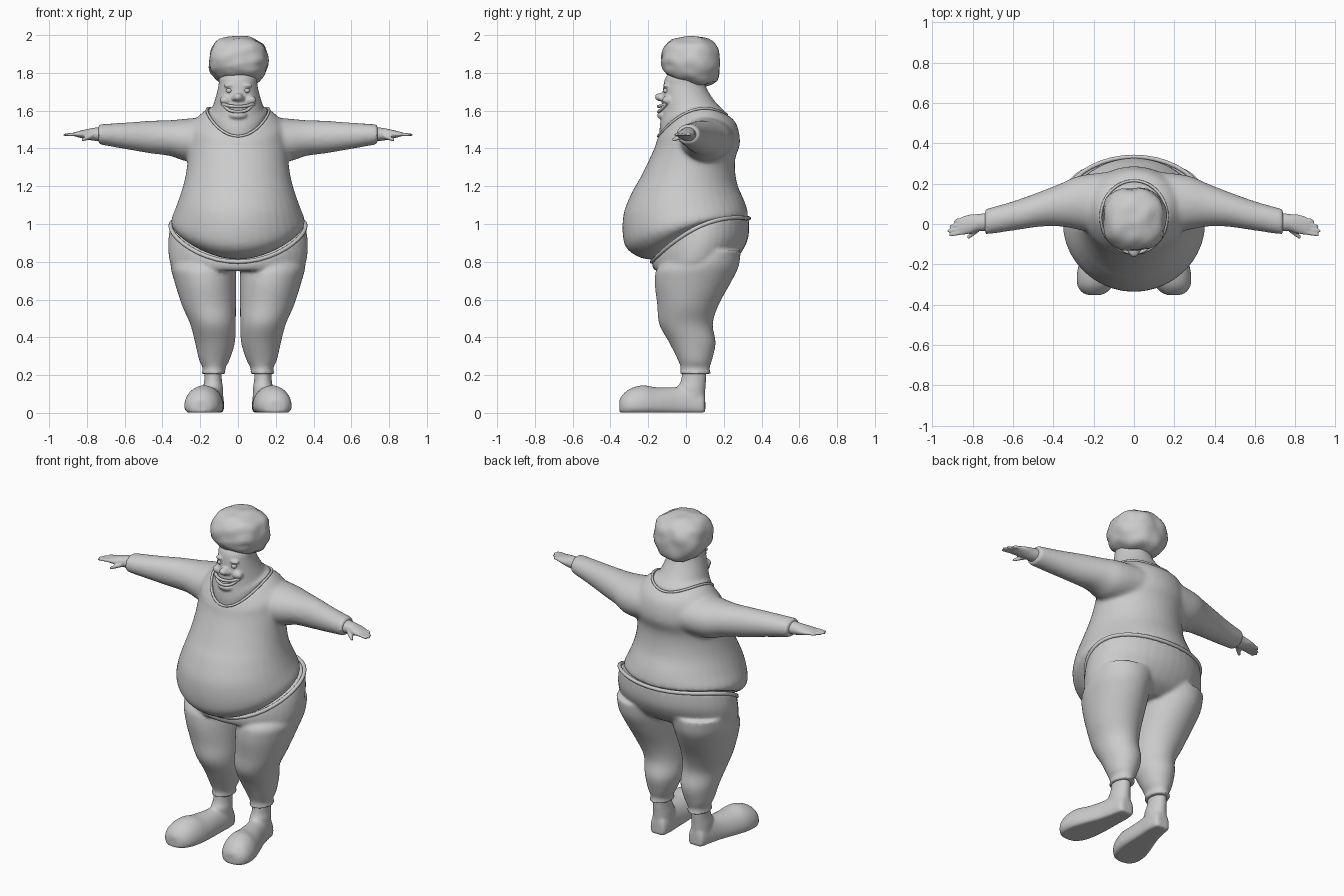
import bpy, bmesh
from math import cos, sin, pi
from mathutils import Vector, noise

if "Cube" in bpy.data.objects:
    bpy.data.objects.remove(bpy.data.objects["Cube"])


def spline(rows, k=5, closed=False):
    """Catmull-Rom resampling of rows of numbers."""
    n, out = len(rows), []
    at = (lambda i: rows[i % n]) if closed else (lambda i: rows[max(0, min(n - 1, i))])
    for i in range(n if closed else n - 1):
        for j in range(k):
            t = j / k
            out.append([0.5 * (2 * b + (c - a) * t + (2 * a - 5 * b + 4 * c - d) * t * t
                               + (3 * b - a - 3 * c + d) * t ** 3)
                        for a, b, c, d in zip(at(i - 1), at(i), at(i + 1), at(i + 2))])
    return out if closed else out + [list(rows[-1])]


def angles(n=40):
    return [2 * pi * i / n for i in range(n)]


def level_ring(yf, zf, yb, zb, rx, bow=0, cx=0):
    """Ellipse through a front and a back point, sides lifted by bow."""
    return [Vector((cx + rx * cos(a),
                    (yf + yb) / 2 + (yb - yf) / 2 * sin(a),
                    (zf + zb) / 2 + (zb - zf) / 2 * sin(a) + bow * cos(a) ** 2)) for a in angles()]


def arm_ring(x, yc, zc, ry, rz, n=28):
    return [Vector((x, yc + ry * cos(a), zc + rz * sin(a))) for a in angles(n)]


def loft(bm, rings):
    vs = [[bm.verts.new(p) for p in r] for r in rings]
    n = len(vs[0])
    for a, b in zip(vs, vs[1:]):
        for i in range(n):
            bm.faces.new((a[i], a[(i + 1) % n], b[(i + 1) % n], b[i]))
    for r in (vs[0], vs[-1]):
        c = bm.verts.new(sum((v.co for v in r), Vector()) / n)
        for i in range(n):
            bm.faces.new((r[i], r[(i + 1) % n], c))


def ball(bm, loc, size, sub=3):
    vs = bmesh.ops.create_icosphere(bm, subdivisions=sub, radius=1)["verts"]
    for v in vs:
        v.co = Vector(loc) + v.co * Vector(size)
    return vs


def make(name, bm, mirror=False, voxel=0, smooth=0):
    bmesh.ops.recalc_face_normals(bm, faces=bm.faces)
    for f in bm.faces:
        f.smooth = True
    me = bpy.data.meshes.new(name)
    bm.to_mesh(me)
    bm.free()
    ob = bpy.data.objects.new(name, me)
    bpy.context.collection.objects.link(ob)
    if mirror:
        ob.modifiers.new("Mirror", 'MIRROR')
    if voxel:
        m = ob.modifiers.new("Remesh", 'REMESH')
        m.mode, m.voxel_size, m.use_smooth_shade = 'VOXEL', voxel, True
    if smooth:
        m = ob.modifiers.new("Smooth", 'SMOOTH')
        m.factor, m.iterations = 0.5, smooth
    return ob


def tube(name, pts, r, closed=False):
    cu = bpy.data.curves.new(name, 'CURVE')
    cu.dimensions, cu.bevel_depth, cu.bevel_resolution, cu.use_fill_caps = '3D', r, 3, True
    sp = cu.splines.new('POLY')
    sp.points.add(len(pts) - 1)
    for p, q in zip(sp.points, pts):
        p.co = (*q, 1)
    sp.use_cyclic_u = closed
    ob = bpy.data.objects.new(name, cu)
    bpy.context.collection.objects.link(ob)
    bpy.ops.object.select_all(action='DESELECT')
    ob.select_set(True)
    bpy.context.view_layer.objects.active = ob
    bpy.ops.object.convert(target='MESH')


# Shirt: round belly with slanted hem, plus two sleeves
bm = bmesh.new()
collar = (-.147, 1.465, .215, 1.58, .165, .08)
shirt = [(-.17, .81, .22, 1.02, .27, .06), (-.25, .825, .315, 1.03, .338, .06),
         (-.325, .89, .328, 1.055, .354, .045), (-.333, 1.04, .31, 1.12, .328, .01),
         (-.29, 1.16, .275, 1.2, .297, 0), (-.245, 1.24, .26, 1.28, .277, 0),
         (-.2, 1.33, .262, 1.35, .267, 0), (-.168, 1.40, .285, 1.42, .265, .02),
         (-.157, 1.435, .28, 1.49, .25, .055), (-.152, 1.45, .258, 1.545, .21, .07), collar]
loft(bm, [level_ring(*r) for r in spline(shirt)])
sleeve = [(.12, .10, 1.45, .16, .12), (.27, .105, 1.445, .135, .113), (.36, .095, 1.455, .108, .095),
          (.46, .075, 1.46, .088, .087), (.60, .04, 1.467, .073, .07), (.74, .01, 1.475, .064, .053)]
for s in (1, -1):
    loft(bm, [[Vector((s * p.x, p.y, p.z)) for p in arm_ring(*r)] for r in spline(sleeve)])
make("shirt", bm, voxel=.0105, smooth=12)
tube("collar", level_ring(*collar), .007, True)

# Trousers: hips with two legs, waistband and ankle cuffs
bm = bmesh.new()
waist = (-.18, .80, .333, 1.03, .358, .075)
hips = [waist, (-.178, .775, .328, .92, .37, .05), (-.165, .755, .27, .82, .36, .01),
        (-.14, .75, .19, .77, .32, 0)]
loft(bm, [level_ring(*r) for r in spline(hips)])
leg = [(.86, .01, .345, .0, .29), (.78, .01, .357, -.14, .28), (.70, .01, .338, -.165, .243),
       (.57, .011, .297, -.152, .172), (.47, .012, .253, -.142, .142), (.37, .017, .227, -.088, .157),
       (.28, .045, .206, -.043, .138), (.235, .068, .186, -.028, .125), (.205, .062, .196, -.036, .134)]
for s in (1, -1):
    loft(bm, [level_ring(f, z, b, z, (o - i) / 2, 0, s * (i + o) / 2) for z, i, o, f, b in spline(leg)])
make("trousers", bm, voxel=.01, smooth=6)
tube("waistband", level_ring(*waist), .011, True)

# Shoes: big flat-soled toes on a narrow ankle
bm = bmesh.new()
shoe = [(.102, .13, .03, .08), (.088, .13, .05, .12), (.03, .133, .06, .15), (-.05, .145, .07, .137),
        (-.15, .165, .09, .135), (-.23, .181, .1, .146), (-.30, .192, .09, .126),
        (-.34, .196, .06, .09), (-.353, .196, .025, .065)]
rings = []
for y, xc, rx, top in spline(shoe):
    ring = []
    for a in angles(32):
        h = sin(a)
        z = .035 + (top - .035) * h if h > 0 else .035 - .034 * min(1, -1.8 * h)
        ring.append(Vector((xc + rx * cos(a), y, z)))
    rings.append(ring)
loft(bm, rings)
ankle = [(.06, -.03, .10, .055), (.13, -.045, .103, .053), (.17, -.027, .106, .047), (.24, -.018, .11, .044)]
loft(bm, [level_ring(f, z, b, z, rx, 0, .132) for z, f, b, rx in spline(ankle)])
make("shoes", bm, mirror=True, voxel=.008, smooth=5)

# Hands: wrist and palm, four fingers, thumb
bm = bmesh.new()
palm = [(.70, .01, 1.475, .05, .04), (.765, .008, 1.475, .042, .034), (.81, .0, 1.475, .047, .025),
        (.85, -.008, 1.475, .045, .015), (.872, -.012, 1.475, .036, .009)]
loft(bm, [arm_ring(*r) for r in spline(palm)])
for y, tip, ty in ((.022, .895, .01), (.0, .915, -.012), (-.022, .925, -.033), (-.04, .918, -.053)):
    loft(bm, [arm_ring(*r, 10) for r in spline([(.83, y, 1.475, .011, .011),
                                               (.88, (y + ty) / 2, 1.474, .011, .009),
                                               (tip - .008, ty, 1.472, .009, .007), (tip, ty, 1.471, .003, .003)])])
loft(bm, [arm_ring(*r, 12) for r in spline([(.77, -.02, 1.465, .02, .015), (.80, -.045, 1.455, .017, .012),
                                           (.82, -.062, 1.447, .012, .009), (.828, -.066, 1.445, .004, .004)])])
make("hands", bm, mirror=True, voxel=.005, smooth=3)

# Head and wide neck with cheeks, nose and chin blended in
bm = bmesh.new()
head = [(-.135, 1.43, .2, 1.55, .15, .07), (-.14, 1.50, .208, 1.59, .156, .06),
        (-.13, 1.58, .165, 1.635, .137, .01), (-.125, 1.66, .125, 1.69, .117, 0),
        (-.12, 1.73, .1, 1.74, .103, 0), (-.105, 1.78, .09, 1.79, .098, 0), (-.05, 1.84, .05, 1.84, .06, 0)]
loft(bm, [level_ring(*r) for r in spline(head)])
ball(bm, (0, -.136, 1.672), (.026, .029, .022))
ball(bm, (0, -.118, 1.575), (.05, .035, .024))
for s in (1, -1):
    ball(bm, (s * .066, -.098, 1.655), (.032, .028, .024))
    ball(bm, (s * .02, -.128, 1.665), (.015, .018, .014))
    ball(bm, (s * .045, -.104, 1.733), (.032, .018, .011))
make("head", bm, voxel=.007, smooth=3)

# Eyes and grinning lips
bm = bmesh.new()
ball(bm, (.047, -.105, 1.706), (.016, .016, .014))
make("eyes", bm, mirror=True)
for name, mid, low in (("upper_lip", 1.622, 1.626), ("lower_lip", 1.594, 1.604)):
    path = [(-.083, -.103, 1.637), (-.048, -.133, low), (0, -.145, mid), (.048, -.133, low), (.083, -.103, 1.637)]
    tube(name, spline(path), .0085)

# Hair: lumpy rounded puff, fuller at the lower back
bm = bmesh.new()
for v in ball(bm, (0, 0, 0), (1, 1, 1), 4):
    d = v.co.normalized()
    k = sum(abs(c) ** 2.4 for c in d) ** (-1 / 2.4)
    k *= 1 + .07 * noise.noise(d * 2.6 + Vector((3, 1, 7)))
    p = d * k
    z = 1.862 + p.z * (.134 if p.z > 0 else .127)
    if p.z < 0:
        z += .035 * p.z * p.y
    v.co = (p.x * .158, .025 + p.y * .157, z)
make("hair", bm)
